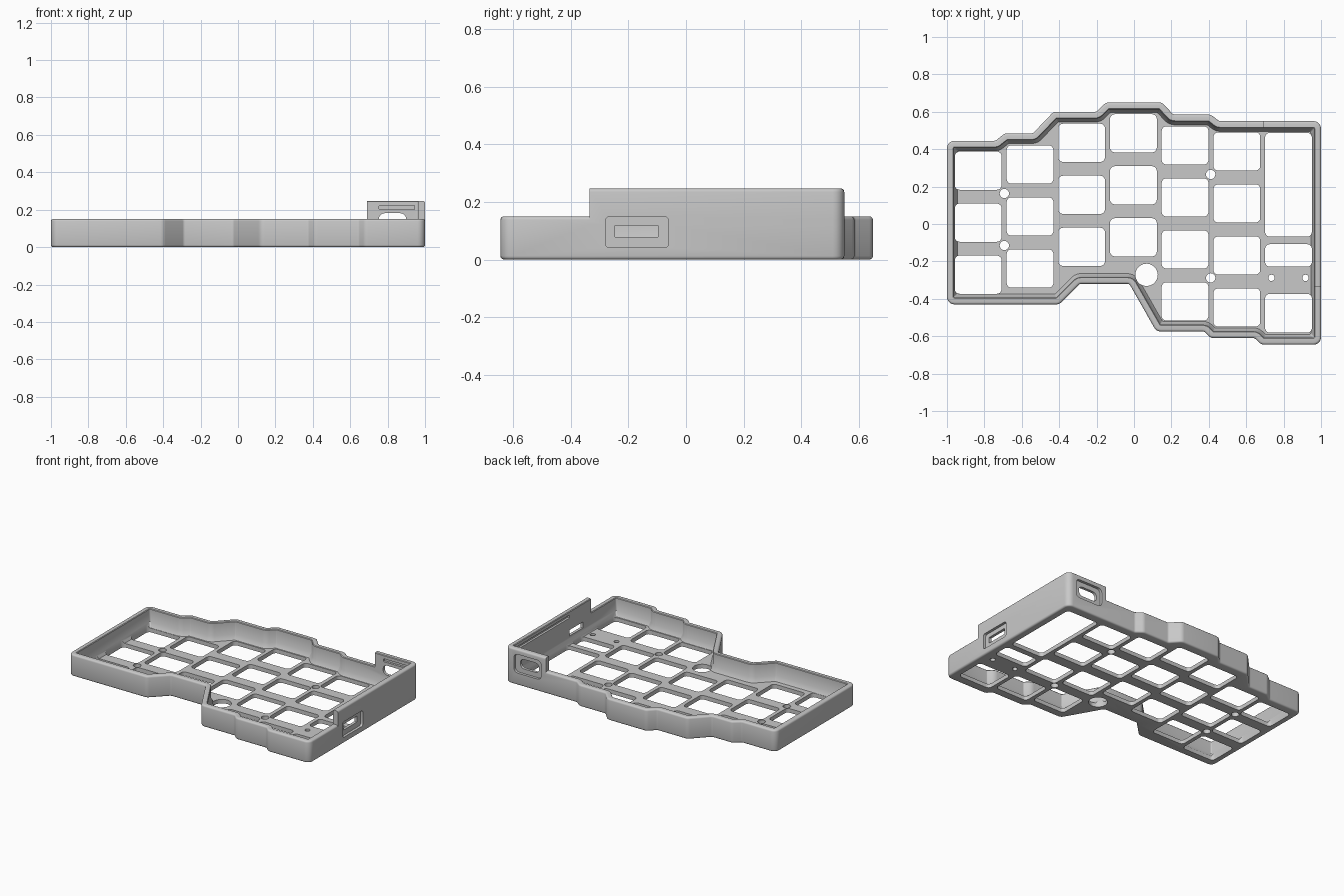
import bpy, bmesh, math
from mathutils import Vector

if "Cube" in bpy.data.objects:
    bpy.data.objects.remove(bpy.data.objects["Cube"], do_unlink=True)

grey = bpy.data.materials.new("plain grey")
grey.use_nodes = True
grey.diffuse_color = (0.58, 0.58, 0.58, 1)
grey.node_tree.nodes["Principled BSDF"].inputs["Base Color"].default_value = (0.58, 0.58, 0.58, 1)

# Case outline, clockwise from the back left corner
OUTLINE = [(-1, .445), (-.74, .445), (-.69, .485), (-.54, .485), (-.43, .6), (-.2, .6),
           (-.15, .65), (.15, .65), (.21, .585), (.41, .585), (.455, .55), (1, .55),
           (1, -.645), (.68, -.645), (.645, -.61), (.41, -.61), (.375, -.575),
           (.12, -.575), (-.025, -.32), (-.29, -.32), (-.4, -.43), (-1, -.43)]
WALL, FLOOR, RIM, TALL, ROUND = .037, .028, .15, .247, .012


def make_object(name, bm):
    bmesh.ops.recalc_face_normals(bm, faces=bm.faces)
    mesh = bpy.data.meshes.new(name)
    bm.to_mesh(mesh)
    bm.free()
    obj = bpy.data.objects.new(name, mesh)
    mesh.materials.append(grey)
    bpy.context.collection.objects.link(obj)
    return obj


def inset_outline(offset, steps=5):
    """Outline moved inward, with every corner rounded."""
    pts = [Vector(p) for p in OUTLINE]
    corners, convex = [], []
    for i, p in enumerate(pts):
        a = (p - pts[i - 1]).normalized()
        b = (pts[(i + 1) % len(pts)] - p).normalized()
        na, nb = Vector((a.y, -a.x)), Vector((b.y, -b.x))
        corners.append(p + (na + nb) * offset / (1 + na.dot(nb)))
        convex.append(a.x * b.y - a.y * b.x < 0)
    result = []
    for i, p in enumerate(corners):
        a = (corners[i - 1] - p).normalized()
        b = (corners[(i + 1) % len(corners)] - p).normalized()
        radius = max(.04 - offset, .008) if convex[i] else .02 + offset
        half = a.angle(b) / 2
        reach = radius / math.tan(half)
        centre = p + (a + b).normalized() * radius / math.sin(half)
        start, end = p + a * reach - centre, p + b * reach - centre
        for k in range(steps + 1):
            spoke = start.normalized().slerp(end.normalized(), k / steps)
            result.append(centre + spoke * radius)
    return result


def loft(name, rings, tube):
    """Skin a list of (inset, height) rings; cap the ends unless it is a tube."""
    bm = bmesh.new()
    loops = [[bm.verts.new((p.x, p.y, z)) for p in inset_outline(off)] for off, z in rings]
    pairs = list(zip(loops, loops[1:]))
    if tube:
        pairs.append((loops[-1], loops[0]))
    else:
        bm.faces.new(loops[0])
        bm.faces.new(loops[-1])
    for lower, upper in pairs:
        for i in range(len(lower)):
            bm.faces.new((lower[i - 1], lower[i], upper[i], upper[i - 1]))
    return make_object(name, bm)


def fillet(z, direction):
    """Rounded outer edge running from the side face to the flat face at z."""
    arc = [math.radians(a) for a in (0, 30, 60, 90)]
    return [(ROUND * (1 - math.cos(a)), z - direction * ROUND * (1 - math.sin(a))) for a in arc]


def prism(bm, centre, width, height, radius, depth, axis="Z", steps=6):
    """Rounded rectangle pushed along an axis, centred on a point."""
    profile = []
    for q, (sx, sy) in enumerate([(1, 1), (-1, 1), (-1, -1), (1, -1)]):
        for k in range(steps):
            t = math.pi / 2 * (q + k / (steps - 1) * .98 + .01)
            profile.append((sx * (width / 2 - radius) + radius * math.cos(t),
                            sy * (height / 2 - radius) + radius * math.sin(t)))
    place = {"Z": lambda u, v, w: (u, v, w), "X": lambda u, v, w: (w, u, v),
             "Y": lambda u, v, w: (u, w, v)}[axis]
    ends = [[bm.verts.new(Vector(centre) + Vector(place(u, v, w))) for u, v in profile]
            for w in (-depth / 2, depth / 2)]
    for end in ends:
        bm.faces.new(end)
    for i in range(len(profile)):
        bm.faces.new((ends[0][i - 1], ends[0][i], ends[1][i], ends[1][i - 1]))


def boolean(target, other, operation):
    other.hide_render = True
    mod = target.modifiers.new(operation, "BOOLEAN")
    mod.operation, mod.solver, mod.object = operation, "EXACT", other
    bpy.context.view_layer.objects.active = target
    bpy.ops.object.modifier_apply(modifier=mod.name)
    bpy.data.objects.remove(other, do_unlink=True)


# Open tray with a floor plate and low wall
case = loft("keyboard_case", fillet(0, -1)[::-1] + fillet(RIM, 1)
            + [(WALL - .004, RIM), (WALL, RIM - .004), (WALL, .06), (.055, FLOOR)], False)

# Tall wall around the back left corner
tall = loft("tall_wall", [(0, .12)] + fillet(TALL, 1)
            + [(WALL - .004, TALL), (WALL, TALL - .004), (WALL, .12)], True)
bm = bmesh.new()
prism(bm, (1.19, .665, .2), 1, 2, .002, .3)
boolean(tall, make_object("corner_limit", bm), "INTERSECT")
boolean(case, tall, "UNION")

# Key openings: column centre, then row centres from back to front
bm = bmesh.new()
COLUMNS = [(-.833, .285, 3), (-.556, .318, 3), (-.28, .434, 3), (-.003, .485, 3),
           (.273, .42, 4), (.55, .388, 4)]
for x, top, rows in COLUMNS:
    for row in range(rows):
        prism(bm, (x, top - row * .278, 0), .25, .204, .025, .14)
for y, depth in [(.21, .555), (-.168, .12), (-.477, .208)]:
    prism(bm, (.826, y, 0), .25, depth, .025, .14)

# Screw holes, pin holes and the large round hole
ROUND_HOLES = [(-.693, .163, .025), (-.693, -.115, .025), (.41, .265, .025), (.41, -.288, .025),
               (.735, -.288, .017), (.917, -.288, .017), (.067, -.272, .06)]
for x, y, r in ROUND_HOLES:
    prism(bm, (x, y, 0), 2 * r, 2 * r, r, .14)

# Outer socket recesses and the inner circuit board grooves
prism(bm, (1.0, -.17, .095), .22, .108, .015, .036, "X")
prism(bm, (.83, .55, .148), .21, .13, .03, .036, "Y")
prism(bm, (.963, .2, .212), .6, .02, .002, .03, "X")
prism(bm, (.85, .513, .212), .19, .02, .002, .03, "Y")
boolean(case, make_object("openings", bm), "DIFFERENCE")

# Socket slots through the wall
bm = bmesh.new()
prism(bm, (.99, -.172, .098), .15, .041, .002, .12, "X")
prism(bm, (.826, .54, .148), .145, .066, .03, .12, "Y")
boolean(case, make_object("socket_slots", bm), "DIFFERENCE")

bpy.ops.object.select_all(action="DESELECT")
case.select_set(True)
bpy.context.view_layer.objects.active = case
bpy.ops.object.shade_smooth_by_angle(angle=math.radians(32))
